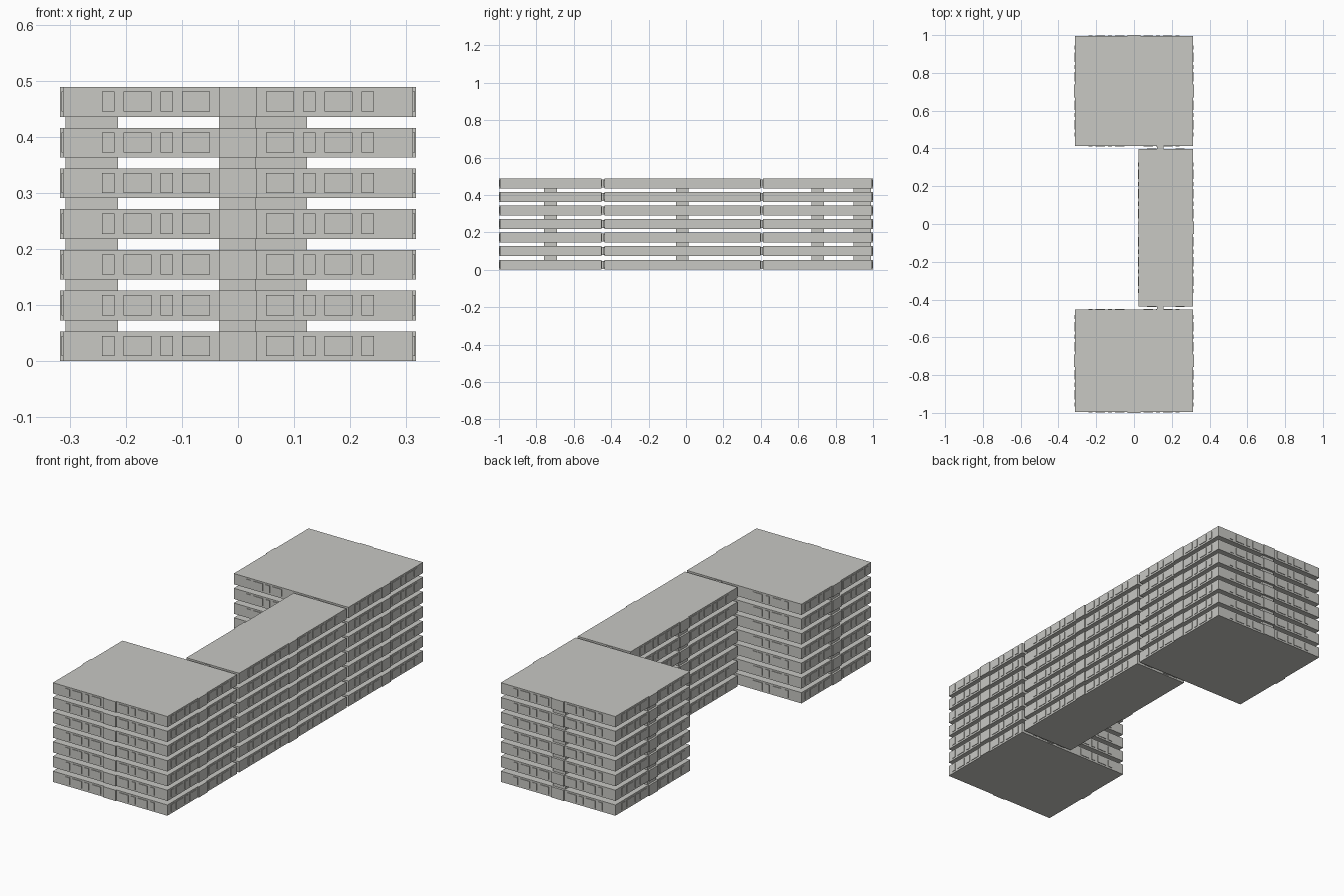
import bpy, bmesh
from mathutils import Matrix, Vector

cube = bpy.data.objects.get("Cube")
if cube:
    bpy.data.objects.remove(cube)

FLOORS = 7
HEIGHT = 0.053          # one storey band
STEP = 0.0726           # storey to storey

concrete = bpy.data.materials.new("pale_concrete")
concrete.use_nodes = True
COLOUR = (0.58, 0.58, 0.55, 1)
concrete.diffuse_color = COLOUR
concrete.node_tree.nodes["Principled BSDF"].inputs["Base Color"].default_value = COLOUR


def add_box(bm, low, high):
    low, high = Vector(low), Vector(high)
    bmesh.ops.create_cube(bm, size=1, matrix=Matrix.Translation((low + high) / 2)
                          @ Matrix.Diagonal((*(high - low), 1)))


def make_storeys(name, boxes, count=FLOORS):
    """Mesh of boxes for one storey, stacked by an array."""
    bm = bmesh.new()
    for low, high in boxes:
        add_box(bm, low, high)
    mesh = bpy.data.meshes.new(name)
    bm.to_mesh(mesh)
    bm.free()
    mesh.materials.append(concrete)
    obj = bpy.data.objects.new(name, mesh)
    bpy.context.collection.objects.link(obj)
    stack = obj.modifiers.new("storeys", "ARRAY")
    stack.count = count
    stack.use_relative_offset = False
    stack.use_constant_offset = True
    stack.constant_offset_displace = (0, 0, STEP)


def wall_box(wall, u0, u1, depth, z0, z1):
    """Thin box on a wall; wall = (axis it faces, side, position, start, end)."""
    axis, side, pos = wall[:3]
    a, b = sorted((pos - side * 0.002, pos + side * depth))
    if axis == "x":
        return (a, u0, z0), (b, u1, z1)
    return (u0, a, z0), (u1, b, z1)


def window_panels(wall):
    """Alternating wide and narrow panels either side of the wall's middle."""
    start, end = wall[3:]
    mid, half = (start + end) / 2, (end - start) / 2
    boxes = []
    u, wide = 0.05, True
    while True:
        width = 0.05 if wide else 0.022
        if u + width > half - 0.008:
            return boxes
        for s in (-1, 1):
            a, b = sorted((mid + s * u, mid + s * (u + width)))
            boxes.append(wall_box(wall, a, b, 0.003, 0.009, 0.045))
        u += width + 0.016
        wide = not wide


# Three blocks of the C-shaped plan
blocks = {
    "front_block": (-0.312, 0.312, -0.995, -0.453),
    "middle_block": (0.025, 0.312, -0.437, 0.397),
    "back_block": (-0.312, 0.312, 0.413, 0.995),
}
PLATE = 0.034
for name, (x0, x1, y0, y1) in blocks.items():
    make_storeys(name + "_storeys", [((x0, y0, 0), (x1, y1, HEIGHT))])
    walls = [("x", -1, x0, y0, y1), ("x", 1, x1, y0, y1),
             ("y", -1, y0, x0, x1), ("y", 1, y1, x0, x1)]
    panels, plates = [], []
    for wall in walls:
        panels += window_panels(wall)
        if wall[0] == "x" or abs(wall[2]) > 0.9:
            mid = (wall[3] + wall[4]) / 2
            plates.append(wall_box(wall, mid - PLATE, mid + PLATE, 0.005, 0, HEIGHT))
    make_storeys(name + "_window_panels", panels)
    make_storeys(name + "_centre_plates", plates)
    # Stair core linking the storeys on the courtyard side
    yc = (y0 + y1) / 2
    make_storeys(name + "_stair_core",
                 [((x0 + 0.005, yc - PLATE, HEIGHT), (x0 + 0.098, yc + PLATE, STEP))],
                 FLOORS - 1)

# Rear stair core
make_storeys("rear_stair_core", [((-PLATE, 0.895, HEIGHT), (PLATE, 0.988, STEP))], FLOORS - 1)

# Narrow joints between the blocks
make_storeys("block_joints", [((0.122, y, 0.005), (0.155, y + 0.016, HEIGHT - 0.005))
                              for y in (-0.453, 0.397)])
